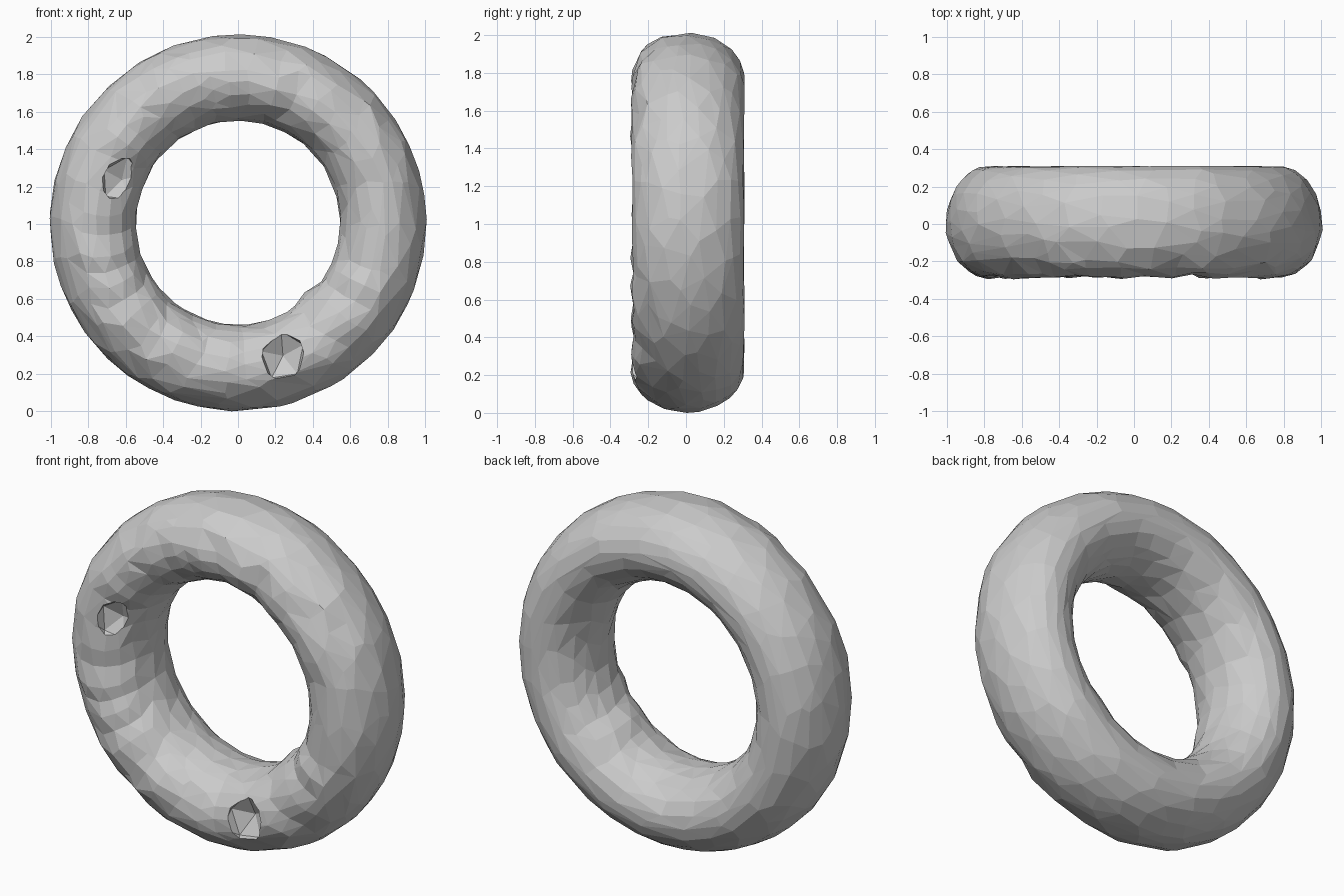
import bpy, bmesh, math
from mathutils import Vector, noise

if "Cube" in bpy.data.objects:
    bpy.data.objects.remove(bpy.data.objects["Cube"])

RING, HALF_R, CENTRE_Z = 0.774, 0.23, 1.0
SEG_U, SEG_V = 96, 40


def ring_point(u, v):
    """Oval tube swept round the y axis, with a lumpy front."""
    p = Vector((math.cos(u), math.sin(v), math.sin(u)))
    front = max(0.0, -math.sin(v))
    lump = noise.noise(Vector((p.x * 6, p.y * 3 + math.cos(v), p.z * 6)))
    push = lump * (0.004 + 0.016 * front)
    # small swelling on the inside, lower right
    gap = abs(u - math.radians(313))
    inner = max(0.0, -math.cos(v))
    push += 0.03 * math.exp(-(gap / 0.13) ** 2) * inner ** 2
    r = RING + (HALF_R + push) * math.cos(v)
    depth = 0.308 if math.sin(v) > 0 else 0.284
    return Vector((r * p.x, (depth + push) * math.sin(v), CENTRE_Z + r * p.z))


# ring body
bm = bmesh.new()
rows = [[bm.verts.new(ring_point(2 * math.pi * i / SEG_U, 2 * math.pi * j / SEG_V))
         for j in range(SEG_V)] for i in range(SEG_U)]
for i in range(SEG_U):
    for j in range(SEG_V):
        a, b = rows[i], rows[(i + 1) % SEG_U]
        k = (j + 1) % SEG_V
        bm.faces.new((a[j], a[k], b[k], b[j]))
bmesh.ops.recalc_face_normals(bm, faces=bm.faces)
mesh = bpy.data.meshes.new("ring_body")
bm.to_mesh(mesh)
bm.free()
ring = bpy.data.objects.new("ring_body", mesh)
bpy.context.collection.objects.link(ring)

# coarse irregular facets
dec = ring.modifiers.new("facets", 'DECIMATE')
dec.ratio = 0.17


def pit(name, loc, scale, turn):
    """Faceted hollow cut into the front."""
    bpy.ops.mesh.primitive_ico_sphere_add(subdivisions=1, radius=1, location=loc,
                                          rotation=(math.pi / 2, turn, 0))
    cutter = bpy.context.object
    cutter.name = name
    cutter.scale = scale
    cutter.hide_render = True
    cutter.hide_set(True)
    cut = ring.modifiers.new(name, 'BOOLEAN')
    cut.operation = 'DIFFERENCE'
    cut.solver = 'EXACT'
    cut.object = cutter
    return cutter


# two hollows on the front
cutters = [pit("lower_pit_cutter", (0.24, -0.29, 0.29), (0.13, 0.15, 0.11), 0.2),
           pit("left_pit_cutter", (-0.62, -0.275, 1.23), (0.12, 0.14, 0.09), 0.5)]

# apply the modifiers and clear the cutters away
bpy.context.view_layer.update()
dg = bpy.context.evaluated_depsgraph_get()
final = bpy.data.meshes.new_from_object(ring.evaluated_get(dg))
ring.modifiers.clear()
ring.data = final
for c in cutters:
    bpy.data.objects.remove(c, do_unlink=True)

# rest the ring on the ground
low = min(v.co.z for v in final.vertices)
for v in final.vertices:
    v.co.z -= low
for f in final.polygons:
    f.use_smooth = False
